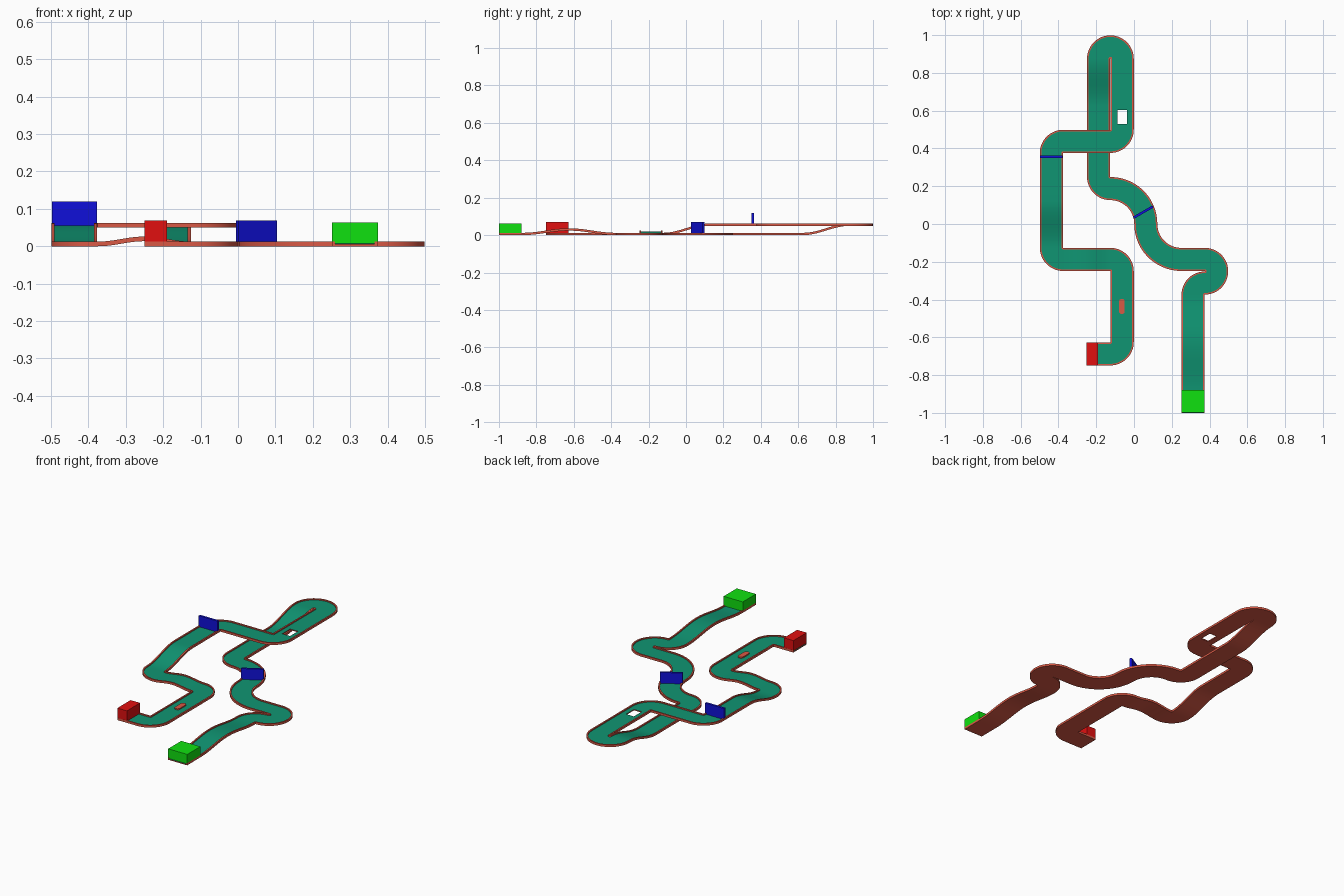
import bpy, bmesh, math
from mathutils import Matrix, Vector

if "Cube" in bpy.data.objects:
    bpy.data.objects.remove(bpy.data.objects["Cube"])

U = 0.125                                   # tile size
HALF, INNER, RIM, FLOOR = 0.0612, 0.053, 0.0125, 0.006
LEVEL = 0.0495                              # height of the upper level


def material(name, rgb):
    m = bpy.data.materials.new(name)
    m.diffuse_color = (*rgb, 1)
    m.use_nodes = True
    m.node_tree.nodes["Principled BSDF"].inputs["Base Color"].default_value = m.diffuse_color
    return m


FELT = material("felt_green", (0.005, 0.30, 0.17))
BRICK = material("brick_red", (0.70, 0.10, 0.06))
GREEN = material("start_green", (0.005, 0.75, 0.005))
RED = material("finish_red", (0.75, 0.005, 0.005))
BLUE = material("gate_blue", (0.005, 0.005, 0.70))


def finish(name, bm, *mats):
    bmesh.ops.recalc_face_normals(bm, faces=bm.faces)
    me = bpy.data.meshes.new(name)
    bm.to_mesh(me)
    bm.free()
    for m in mats:
        me.materials.append(m)
    ob = bpy.data.objects.new(name, me)
    bpy.context.collection.objects.link(ob)
    return ob


def block(name, size, loc, mat, angle=0):
    bm = bmesh.new()
    bmesh.ops.create_cube(bm, size=1, matrix=Matrix.Translation(loc)
                          @ Matrix.Rotation(math.radians(angle), 4, 'Z')
                          @ Matrix.Diagonal((*size, 1)))
    return finish(name, bm, mat)


# Path walker: each station is (x, y, z, heading, starts_hole)
class Walker:
    def __init__(self, x, y, heading):
        self.x, self.y, self.z, self.a = x, y, 0.0, math.radians(heading)
        self.stations = []
        self.mark()

    def mark(self, hole=False):
        self.stations.append((self.x, self.y, self.z, self.a, hole))

    def straight(self, length, rise=0, hole=False):
        n = 18 if rise else 1
        x, y, z = self.x, self.y, self.z
        if hole:
            self.stations[-1] = (*self.stations[-1][:4], True)
        for k in range(1, n + 1):
            t = k / n
            self.x = x + math.cos(self.a) * length * t
            self.y = y + math.sin(self.a) * length * t
            self.z = z + rise * (1 - math.cos(math.pi * t)) / 2
            self.mark()

    def turn(self, radius, degrees):        # positive turns left
        s = math.copysign(1, degrees)
        a0 = self.a
        cx, cy = self.x - s * radius * math.sin(a0), self.y + s * radius * math.cos(a0)
        n = round(abs(degrees) / 6)
        for k in range(1, n + 1):
            self.a = a0 + math.radians(degrees) * k / n
            self.x = cx + s * radius * math.sin(self.a)
            self.y = cy - s * radius * math.cos(self.a)
            self.mark()


w = Walker(2.5 * U, -1, 90)
w.straight(U)
w.straight(2 * U, 0.024)                    # first hump
w.straight(2 * U, -0.024)
w.turn(U / 2, -90)
w.turn(U / 2, 180)
w.straight(U)
w.turn(1.5 * U, -90)                        # wide S bend
w.turn(1.5 * U, 90)
w.turn(U / 2, -90)
w.straight(3 * U)
w.straight(2 * U, LEVEL)                    # ramp up
w.turn(U / 2, -180)
w.straight(0.272)
w.straight(0.073, hole=True)
w.straight(0.030)
w.turn(U / 2, -90)
w.straight(2 * U)                           # bridge
w.turn(U / 2, 90)
w.straight(2 * U)
w.straight(2 * U, -LEVEL)                   # ramp down
w.turn(U / 2, 90)
w.straight(U, 0.0135)                       # small hump
w.straight(U, -0.0135)
w.turn(U / 2, -90)
w.straight(3 * U)
w.turn(U / 2, -90)
w.straight(U)

# Track: sweep a channel section along the path
H = 0.025
section = [(-HALF, 0), (-HALF, RIM), (-INNER, RIM), (-INNER, FLOOR), (-H, FLOOR), (H, FLOOR),
           (INNER, FLOOR), (INNER, RIM), (HALF, RIM), (HALF, 0), (H, 0), (-H, 0)]
bm = bmesh.new()
rings = []
for x, y, z, a, _ in w.stations:
    side = Vector((-math.sin(a), math.cos(a)))
    rings.append([bm.verts.new((x + side.x * u, y + side.y * u, z + v)) for u, v in section])
N = len(section)
for (r, q, st) in zip(rings, rings[1:], w.stations):
    for j in range(N):
        if st[4] and j in (4, 10):          # leave the floor hole open
            continue
        k = (j + 1) % N
        f = bm.faces.new((r[j], r[k], q[k], q[j]))
        f.material_index = 1 if j in (3, 4, 5) else 0
    if st[4]:                               # hole walls
        bm.faces.new((r[4], r[11], q[11], q[4]))
        bm.faces.new((r[5], q[5], q[10], r[10]))
        bm.faces.new((r[4], r[5], r[10], r[11]))
        bm.faces.new((q[4], q[11], q[10], q[5]))
for r in (rings[0], rings[-1]):
    bm.faces.new(r)
track = finish("track", bm, BRICK, FELT)
bpy.context.view_layer.objects.active = track
track.select_set(True)
bpy.ops.object.shade_smooth_by_angle(angle=math.radians(30))

# Start and finish boxes
W = 2 * HALF
block("start_box", (W, 0.12, 0.055), (2.5 * U, -0.939, 0.0355), GREEN)
block("finish_box", (0.061, 0.121, 0.060), (-0.2198, -5.5 * U, 0.039), RED)

# Gates
block("upper_gate", (0.120, 0.013, 0.064), (-3.5 * U, 0.357, 0.0875), BLUE)
block("lower_gate", (0.119, 0.013, 0.063), (0.049, 0.063, 0.0375), BLUE, 30)

# Stadium-shaped obstacle on the last straight
bm = bmesh.new()
R, L = 0.0155, 0.025
ring = []
for end in (0, 1):
    for i in range(13):
        t = math.pi * (end + i / 12)
        ring.append(bm.verts.new((-0.0645 + R * math.cos(t),
                                  -0.4365 + (L if end == 0 else -L) + R * math.sin(t), FLOOR - 0.002)))
base = bm.faces.new(ring)
top = bmesh.ops.extrude_face_region(bm, geom=[base])
bmesh.ops.translate(bm, vec=(0, 0, 0.0085),
                    verts=[v for v in top["geom"] if isinstance(v, bmesh.types.BMVert)])
finish("obstacle", bm, BRICK)
